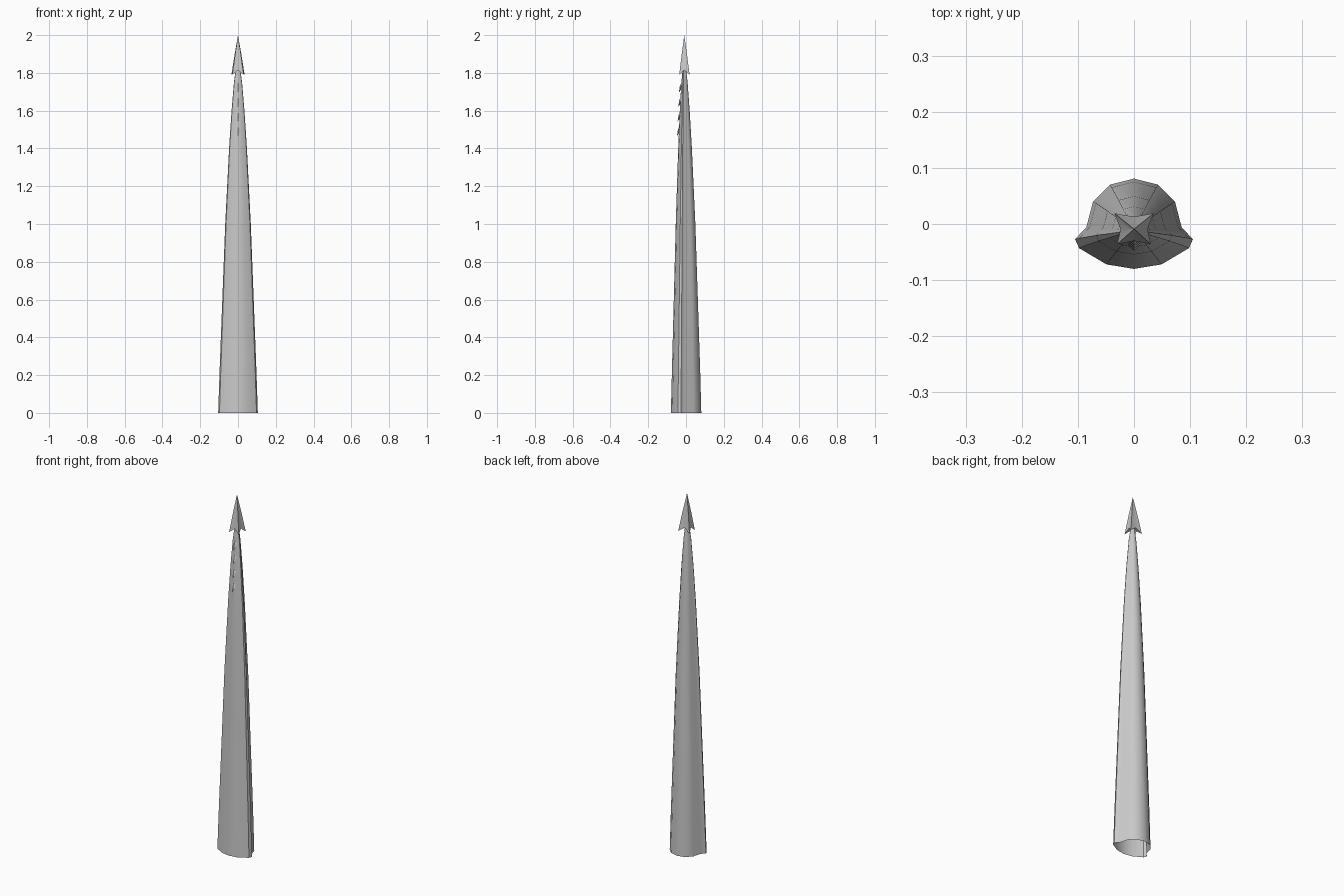
import bpy, math

if "Cube" in bpy.data.objects:
    bpy.data.objects.remove(bpy.data.objects["Cube"])

steel = bpy.data.materials.new("grey_steel")
steel.diffuse_color = (0.58, 0.58, 0.58, 1)
steel.use_nodes = True
steel.node_tree.nodes["Principled BSDF"].inputs["Base Color"].default_value = steel.diffuse_color


def make(name, verts, faces, angle=35):
    mesh = bpy.data.meshes.new(name)
    mesh.from_pydata(verts, [], faces)
    mesh.update()
    ob = bpy.data.objects.new(name, mesh)
    bpy.context.collection.objects.link(ob)
    mesh.materials.append(steel)
    bpy.ops.object.select_all(action='DESELECT')
    ob.select_set(True)
    bpy.context.view_layer.objects.active = ob
    bpy.ops.object.mode_set(mode='EDIT')
    bpy.ops.mesh.select_all(action='SELECT')
    bpy.ops.mesh.normals_make_consistent(inside=False)
    bpy.ops.object.mode_set(mode='OBJECT')
    bpy.ops.object.shade_smooth_by_angle(angle=math.radians(angle))
    return ob


# Hollow shaft: rounded back, wider front plate with folded side lips
half = [(0, 0.081), (0.043, 0.07), (0.073, 0.04), (0.085, -0.006),
        (0.105, -0.027), (0.098, -0.043), (0.049, -0.072), (0, -0.08)]
section = half + [(-x, y) for x, y in half[-2:0:-1]]
levels = [(0, 1), (0.22, 0.93), (1.0, 0.645), (1.4, 0.45), (1.6, 0.325),
          (1.75, 0.205), (1.835, 0.09)]
n = len(section)
verts = [(x * s, y * s - 0.009 * (z / 1.83) ** 2, z) for z, s in levels for x, y in section]
faces = [(r * n + i, r * n + (i + 1) % n, (r + 1) * n + (i + 1) % n, (r + 1) * n + i)
         for r in range(len(levels) - 1) for i in range(n)]
make("hollow_shaft", verts, faces)

# Four-pointed arrow head: swept corners, notched sides, hollow underside
cy = -0.009
ring = [(0.035, 0.019, 1.79), (0, 0.013, 1.815), (-0.035, 0.019, 1.79), (-0.024, cy, 1.815),
        (-0.03, -0.036, 1.79), (0, -0.03, 1.815), (0.03, -0.036, 1.79), (0.024, cy, 1.815)]
mid = [(x * 0.5, cy + (y - cy) * 0.5, 1.9) for x, y, z in ring]
verts = ring + mid + [(0, cy, 2.0), (0, cy, 1.84)]
faces = []
for i in range(8):
    j = (i + 1) % 8
    faces += [(i, j, 8 + j, 8 + i), (8 + i, 8 + j, 16), (j, i, 17)]
make("arrow_head", verts, faces, 30)

# Row of small downward barbs on the front
for k in range(4):
    z = 1.465 + 0.077 * k
    body = -0.031 + 0.0035 * k
    verts = [(0, body - 0.017, z),
             (-0.012, body - 0.006, z + 0.034), (0.012, body - 0.006, z + 0.034),
             (0, body - 0.012, z + 0.036), (0, body + 0.004, z + 0.066),
             (0, body + 0.004, z + 0.03)]
    faces = [(0, 1, 3), (0, 3, 2), (1, 4, 3), (3, 4, 2), (0, 5, 1), (0, 2, 5),
             (1, 5, 4), (2, 4, 5)]
    make("front_barb_%d" % (k + 1), verts, faces, 20)
